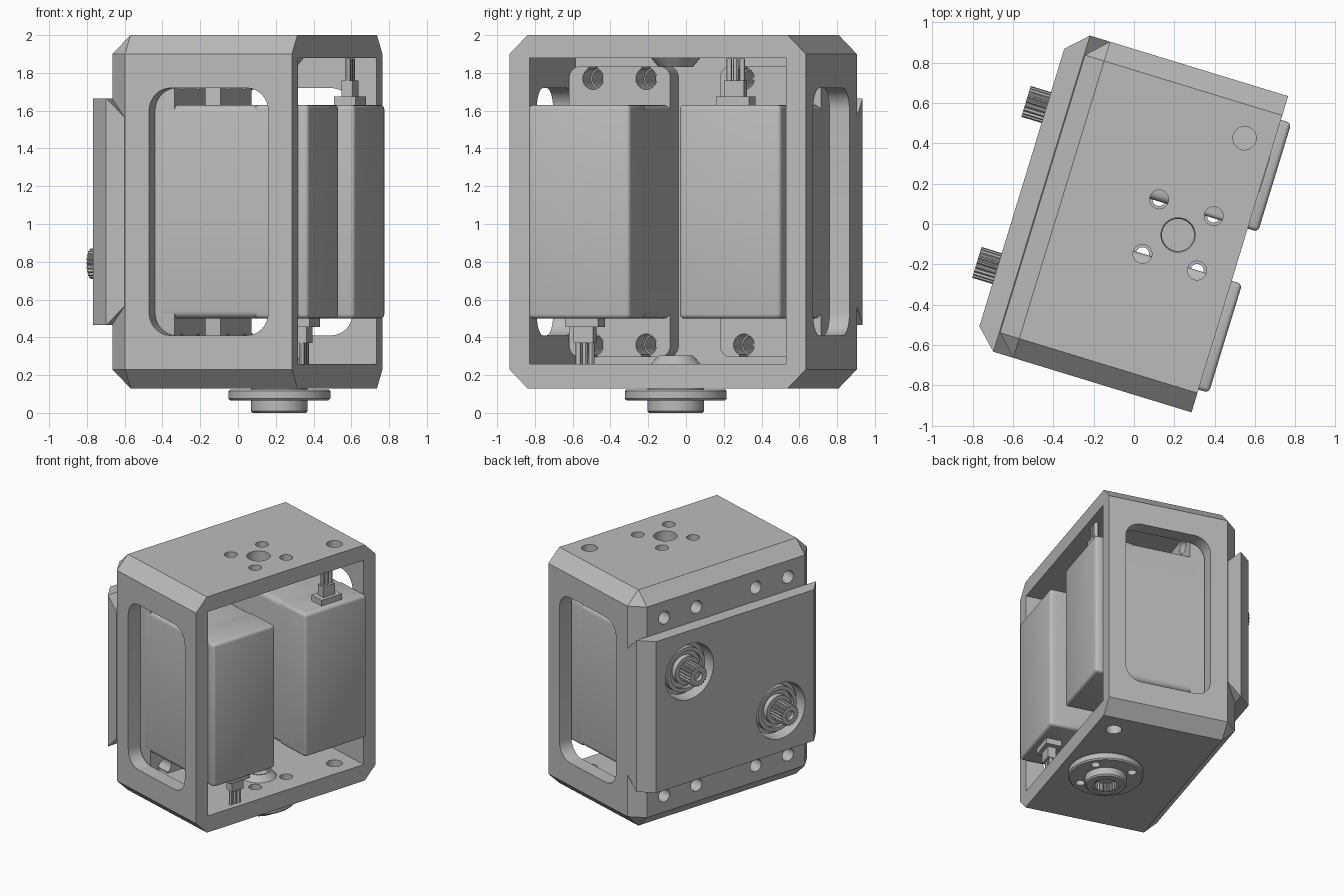
import bpy, bmesh, math
from mathutils import Matrix, Vector

if "Cube" in bpy.data.objects:
    bpy.data.objects.remove(bpy.data.objects["Cube"], do_unlink=True)

grey = bpy.data.materials.new("plain grey")
grey.use_nodes = True
COLOUR = (0.5, 0.5, 0.5, 1)
grey.diffuse_color = COLOUR
grey.node_tree.nodes["Principled BSDF"].inputs["Base Color"].default_value = COLOUR
parts = []
MID_Y, MID_Z = 0.01, 1.065
AXIS = {"z": Matrix(), "x": Matrix.Rotation(math.radians(-90), 4, "Y")}  # "x" points to -x


def finish(bm, name):
    bmesh.ops.recalc_face_normals(bm, faces=bm.faces)
    mesh = bpy.data.meshes.new(name)
    bm.to_mesh(mesh)
    bm.free()
    mesh.materials.append(grey)
    ob = bpy.data.objects.new(name, mesh)
    bpy.context.collection.objects.link(ob)
    parts.append(ob)
    return ob


def box(name, x, y, z, bevel=0, segments=1, pick=lambda e: True):
    """Box from (min, max) ranges, bevelling the edges that pick accepts."""
    bm = bmesh.new()
    bmesh.ops.create_cube(bm, size=1)
    for v in bm.verts:
        v.co = [r[0] if c < 0 else r[1] for c, r in zip(v.co, (x, y, z))]
    if bevel:
        bmesh.ops.bevel(bm, geom=[e for e in bm.edges if pick(e)], offset=bevel,
                        segments=segments, profile=0.5, affect="EDGES")
    return finish(bm, name)


def along(axis):
    return lambda e: abs((e.verts[0].co - e.verts[1].co).normalized()[axis]) > 0.9


def lathe(name, profile, loc, axis="z", steps=40, closed=False):
    """Turn (radius, height) points around an axis."""
    bm = bmesh.new()
    vs = [bm.verts.new((r, 0, h)) for r, h in profile]
    pairs = list(zip(vs, vs[1:])) + ([(vs[-1], vs[0])] if closed else [])
    es = [bm.edges.new(p) for p in pairs]
    bmesh.ops.spin(bm, geom=vs + es, cent=(0, 0, 0), axis=(0, 0, 1),
                   angle=math.tau, steps=steps)
    bmesh.ops.remove_doubles(bm, verts=bm.verts, dist=1e-5)
    bmesh.ops.transform(bm, matrix=Matrix.Translation(loc) @ AXIS[axis], verts=bm.verts)
    return finish(bm, name)


def rod(name, r, lo, hi, loc, axis="z", steps=24):
    return lathe(name, [(0, lo), (r, lo), (r, hi), (0, hi)], loc, axis, steps)


def spline_ring(name, outer, inner, lo, hi, loc, axis="z", teeth=20):
    """Toothed tube; outer and inner are (crest, root) radii."""
    bm = bmesh.new()
    n = teeth * 4
    loops = []
    for radii, h in ((outer, lo), (outer, hi), (inner, hi), (inner, lo)):
        ring = []
        for i in range(n):
            r, a = radii[(i // 2) % 2], math.tau * i / n
            ring.append(bm.verts.new((r * math.cos(a), r * math.sin(a), h)))
        loops.append(ring)
    for a, b in zip(loops, loops[1:] + loops[:1]):
        for i in range(n):
            j = (i + 1) % n
            bm.faces.new((a[i], a[j], b[j], b[i]))
    bmesh.ops.transform(bm, matrix=Matrix.Translation(loc) @ AXIS[axis], verts=bm.verts)
    return finish(bm, name)


def boolean(ob, tool, operation="DIFFERENCE"):
    mod = ob.modifiers.new("bool", "BOOLEAN")
    mod.operation, mod.object, mod.solver = operation, tool, "EXACT"
    with bpy.context.temp_override(object=ob, active_object=ob):
        bpy.ops.object.modifier_apply(modifier=mod.name)
    parts.remove(tool)
    bpy.data.objects.remove(tool, do_unlink=True)


# Housing: chamfered everywhere except around the open face
Y0, Y1 = MID_Y - 0.82, MID_Y + 0.82
housing = box("housing", (-0.478, 0.546), (Y0, Y1), (0.13, 2.0), 0.1, 1,
              lambda e: not all(v.co.x > 0.5 for v in e.verts))

# Raised mounting plate on the closed face
bm = bmesh.new()
for s in (-1, 1):
    for t in (-1, 1):
        for x, y, h in ((-0.585, 0.72, 0.6), (-0.482, 0.82, 0.6),
                        (-0.38, 0.82, 0.5), (-0.38, 0.72, 0.5)):
            bm.verts.new((x, MID_Y + s * y, MID_Z + t * h))
bmesh.ops.convex_hull(bm, input=bm.verts)
bmesh.ops.dissolve_limit(bm, angle_limit=0.02, verts=bm.verts, edges=bm.edges)
boolean(housing, finish(bm, "plate"), "UNION")

# Cavity and side windows
boolean(housing, box("cavity", (-0.29, 0.8), (Y0 + 0.11, Y1 - 0.11), (0.26, 1.88)))
boolean(housing, box("window", (-0.245, 0.415), (-2, 2), (0.41, 1.72), 0.12, 8, along(1)))

# Screw holes of the closed face and the shaft openings
SERVOS = ((-0.41, -1), (0.425, 1))   # centre y, shaft and plug direction
for cy, s in SERVOS:
    boolean(housing, rod("shaft_cut", 0.22, 0.2, 0.9, (0, cy, MID_Z + s * 0.275), "x", 40))
    for dy in (-0.147, 0.147):
        for t in (-1, 1):
            boolean(housing, rod("screw_cut", 0.05, 0.1, 0.9,
                                 (0, cy + dy, MID_Z + t * 0.705), "x"))

# Holes through the top and bottom walls
CENTRE = Vector((0.225, 0.012, 0))
RING = [CENTRE + Vector((0.2 * math.cos(a), 0.2 * math.sin(a), 0))
        for a in (math.radians(45 + 90 * i) for i in range(4))]
boolean(housing, rod("centre_cut", 0.085, -0.5, 2.5, CENTRE, steps=40))
for p in RING:
    boolean(housing, rod("ring_cut", 0.047, -0.5, 2.5, p))
boolean(housing, rod("cable_cut", 0.058, -0.5, 2.5, (0.4, 0.567, 0)))

# Conical bosses inside the top and bottom walls
for name, wall, tip in (("top_boss", 1.885, 1.83), ("bottom_boss", 0.255, 0.305)):
    lathe(name, [(0.085, wall), (0.135, wall), (0.09, tip), (0.08, tip)], CENTRE, closed=True)

# Output flange with a splined hub below the housing
flange = lathe("output_flange", [(0, 0.065), (0.26, 0.065), (0.27, 0.075), (0.27, 0.115),
                                 (0.26, 0.125), (0.15, 0.125), (0.15, 0.14), (0.08, 0.14),
                                 (0.08, 0.27), (0, 0.27)], CENTRE, steps=48)
for p in RING:
    boolean(flange, rod("flange_cut", 0.033, -0.5, 0.5, p))
lathe("hub_sleeve", [(0.105, 0.0), (0.14, 0.0), (0.15, 0.01), (0.15, 0.07), (0.105, 0.07)],
      CENTRE, closed=True)
spline_ring("hub_spline", (0.106, 0.106), (0.09, 0.078), 0.005, 0.07, CENTRE)

# Two servos, the second turned half round
for (cy, s), side in zip(SERVOS, ("front", "back")):
    def flip(a, b):
        return tuple(sorted((MID_Z + s * a, MID_Z + s * b)))

    box(side + "_servo_body", (-0.2, 0.56), (cy - 0.282, cy + 0.282),
        (0.5, 1.63), 0.04, 4, along(0))
    box(side + "_servo_cover", (0.3, 0.6), (cy - 0.282, cy + 0.282),
        (0.5, 1.63), 0.022, 3)

    # Mounting ears with open screw slots
    ears = box(side + "_servo_ears", (-0.3, -0.14), (cy - 0.28, cy + 0.28),
               (0.295, 1.835), 0.06, 5, along(0))
    for dy in (-0.147, 0.147):
        for t in (-1, 1):
            y, z = cy + dy, MID_Z + t * 0.705
            boolean(ears, rod("ear_cut", 0.058, -0.2, 0.5, (0, y, z), "x"))
            boolean(ears, box("slot_cut", (-0.5, 0.2), (y - 0.025, y + 0.025),
                              tuple(sorted((z, z + t * 0.2)))))

    # Stepped bearing and toothed output shaft
    loc = (0, cy, MID_Z + s * 0.275)
    lathe(side + "_bearing", [(0, 0.2), (0.205, 0.2), (0.205, 0.5), (0.175, 0.5),
                              (0.175, 0.545), (0.145, 0.545), (0.145, 0.52), (0.11, 0.52),
                              (0.11, 0.56), (0, 0.56)], loc, "x")
    spline_ring(side + "_shaft", (0.08, 0.07), (0.035, 0.035), 0.55, 0.69, loc, "x")
    rod(side + "_shaft_core", 0.036, 0.55, 0.66, loc, "x")

    # Plug and three wires
    for name, wx, wy, lo, hi in (("_plug_base", 0.06, 0.092, 0.55, 0.61),
                                 ("_plug", 0.031, 0.054, 0.6, 0.695)):
        box(side + name, (0.49 - wx, 0.49 + wx), (cy - wy, cy + wy), flip(lo, hi))
    for i in (-1, 0, 1):
        lo, hi = flip(0.69, 0.812)
        rod(side + "_wire", 0.016, lo, hi, (0.49, cy + i * 0.036, 0), steps=12)

# Turn the assembly about z and shade
turn = Matrix.Rotation(math.radians(-17), 4, "Z")
for ob in parts:
    ob.data.transform(turn)
    with bpy.context.temp_override(object=ob, active_object=ob, selected_objects=[ob],
                                   selected_editable_objects=[ob]):
        bpy.ops.object.shade_smooth_by_angle(angle=math.radians(30))
